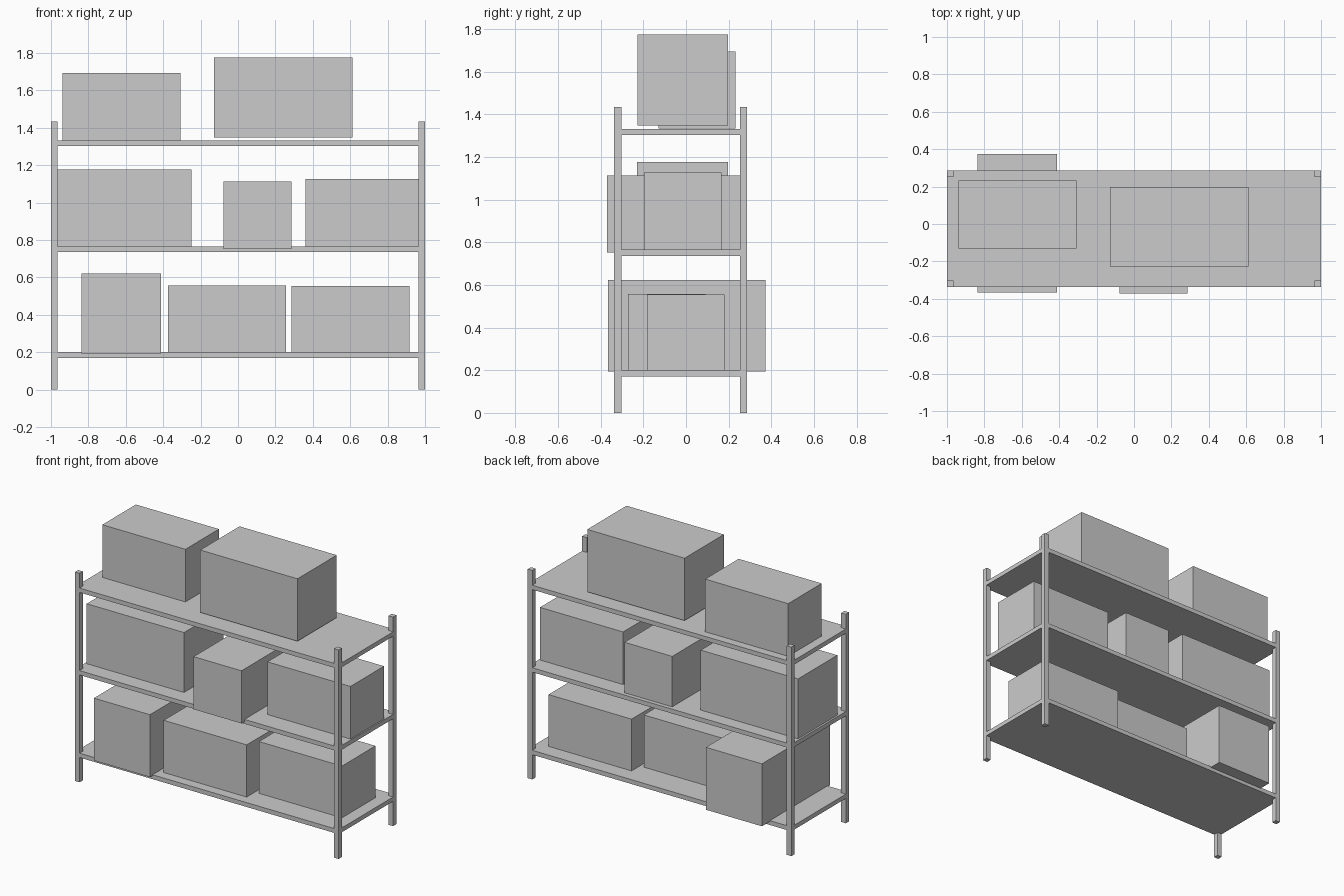
import bpy

if "Cube" in bpy.data.objects:
    bpy.data.objects.remove(bpy.data.objects["Cube"])


def block(name, lo, hi):
    """Axis-aligned box between two corners."""
    bpy.ops.mesh.primitive_cube_add(size=1, location=[(a + b) / 2 for a, b in zip(lo, hi)])
    ob = bpy.context.object
    ob.name = name
    ob.scale = [b - a for a, b in zip(lo, hi)]
    bpy.ops.object.transform_apply(location=False, rotation=False, scale=True)
    return ob


Y0, Y1, POST = -0.338, 0.287, 0.035

# Corner posts
for side, x in (("left", -1), ("right", 1 - POST)):
    for end, y in (("front", Y0), ("back", Y1 - POST)):
        block(f"{end}_{side}_post", (x, y, 0), (x + POST, y + POST, 1.433))

# Shelf boards
for level, top in (("lower", 0.2), ("middle", 0.766), ("upper", 1.332)):
    block(f"{level}_shelf", (-1, Y0, top - 0.03), (1, Y1, top))

# Two carton sizes, some turned a quarter turn: (name, size, turned, min corner)
SMALL = (0.63, 0.363, 0.361)
LARGE = (0.738, 0.425, 0.428)
cartons = [
    ("lower_left_carton", LARGE, True, (-0.837, -0.365, 0.194)),
    ("lower_middle_carton", SMALL, False, (-0.374, -0.271, 0.197)),
    ("lower_right_carton", SMALL, False, (0.286, -0.182, 0.194)),
    ("middle_left_carton", LARGE, False, (-0.987, -0.229, 0.749)),
    ("middle_centre_carton", SMALL, True, (-0.077, -0.371, 0.751)),
    ("middle_right_carton", SMALL, False, (0.361, -0.197, 0.766)),
    ("upper_left_carton", SMALL, False, (-0.938, -0.130, 1.333)),
    ("upper_right_carton", LARGE, False, (-0.127, -0.228, 1.347)),
]
for name, (length, depth, height), turned, lo in cartons:
    dx, dy = (depth, length) if turned else (length, depth)
    block(name, lo, (lo[0] + dx, lo[1] + dy, lo[2] + height))
